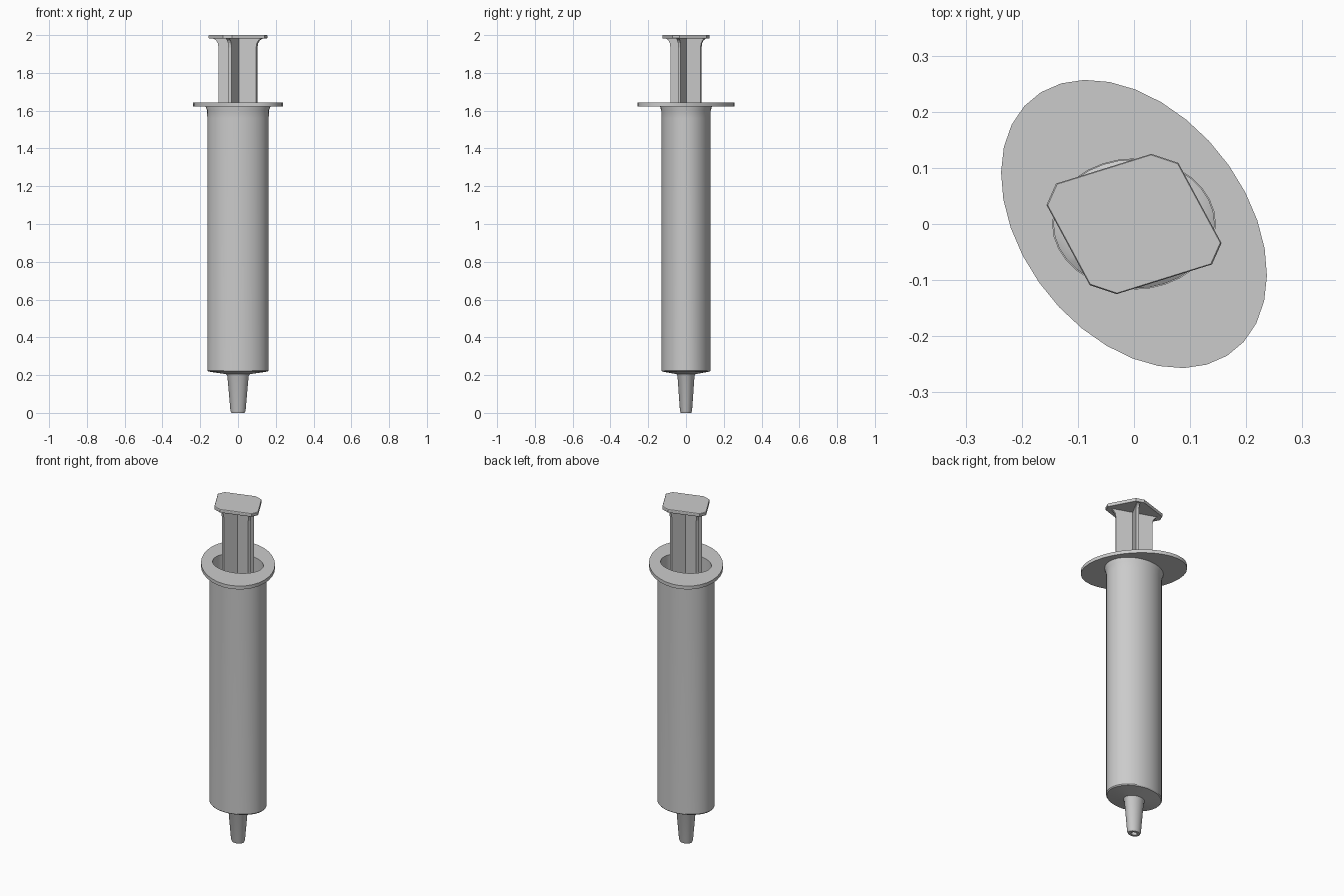
import bpy, math

if "Cube" in bpy.data.objects:
    bpy.data.objects.remove(bpy.data.objects["Cube"])

SQUASH = 1.25   # round parts are wider in x than in y
SEG = 32


def add_mesh(name, verts, faces, smooth=True):
    mesh = bpy.data.meshes.new(name)
    mesh.from_pydata(verts, [], faces)
    obj = bpy.data.objects.new(name, mesh)
    bpy.context.collection.objects.link(obj)
    bpy.ops.object.select_all(action='DESELECT')
    obj.select_set(True)
    bpy.context.view_layer.objects.active = obj
    bpy.ops.object.mode_set(mode='EDIT')
    bpy.ops.mesh.select_all(action='SELECT')
    bpy.ops.mesh.normals_make_consistent(inside=False)
    bpy.ops.object.mode_set(mode='OBJECT')
    if smooth:
        bpy.ops.object.shade_smooth_by_angle(angle=math.radians(30))
    return obj


def loft(name, rings, closed, smooth=True):
    """Skin a list of equal rings; join last to first, or cap the ends."""
    n, m = len(rings[0]), len(rings)
    verts = [p for r in rings for p in r]
    faces = []
    for i in range(m if closed else m - 1):
        a, b = i * n, (i + 1) % m * n
        faces += [(a + j, a + (j + 1) % n, b + (j + 1) % n, b + j) for j in range(n)]
    if not closed:
        faces += [tuple(range(n)), tuple(range((m - 1) * n, m * n))]
    return add_mesh(name, verts, faces, smooth)


def oval(r, z):
    return [(SQUASH * r * math.cos(t), r * math.sin(t), z)
            for t in (2 * math.pi * i / SEG for i in range(SEG))]


def finger_oval(z, a=0.288, b=0.198, tilt=math.radians(-51.5)):
    c, s = math.cos(tilt), math.sin(tilt)
    pts = []
    for i in range(SEG):
        t = 2 * math.pi * i / SEG - tilt
        u, v = a * math.cos(t), b * math.sin(t)
        pts.append((u * c - v * s, u * s + v * c, z))
    return pts


# Hollow barrel with tapered nozzle
barrel_profile = [
    (0.116, 1.642), (0.116, 0.25), (0.014, 0.235), (0.014, 0.0),
    (0.028, 0.0), (0.032, 0.01), (0.045, 0.195), (0.05, 0.205),
    (0.126, 0.219), (0.13, 0.225), (0.13, 1.56), (0.131, 1.6), (0.137, 1.622),
    (0.137, 1.642)]
loft("barrel", [oval(r, z) for r, z in barrel_profile], True)

# Tilted oval finger flange with a central opening
loft("finger_flange", [finger_oval(1.622), finger_oval(1.642),
                       oval(0.116, 1.642), oval(0.116, 1.622)], True)

# Piston inside the barrel
loft("piston", [oval(r, z) for r, z in
                [(0.03, 0.255), (0.115, 0.275), (0.115, 0.4), (0.1, 0.41)]], False)

# Cross-shaped plunger rod, flaring under the thumb plate
half = [(0.087, 0.4), (0.087, 1.935), (0.09, 1.957), (0.098, 1.972), (0.114, 1.984)]
outline = half + [(-u, z) for u, z in reversed(half)]
for k, deg in enumerate((-23.5, 66.5)):
    c, s = math.cos(math.radians(deg)), math.sin(math.radians(deg))
    sides = [[(SQUASH * (u * c - w * s), u * s + w * c, z) for u, z in outline]
             for w in (-0.0075, 0.0075)]
    loft(f"plunger_fin_{k + 1}", sides, False, smooth=False)

# Eight-sided thumb plate
plate = [(0.156, -0.034), (0.079, 0.109), (0.031, 0.125), (-0.139, 0.072)]
plate += [(-x, -y) for x, y in plate]
loft("thumb_plate", [[(x * f, y * f, z) for x, y in plate] for f, z in
                     [(0.98, 1.981), (1, 1.985), (1, 1.997), (0.985, 2.0)]],
     False, smooth=False)
